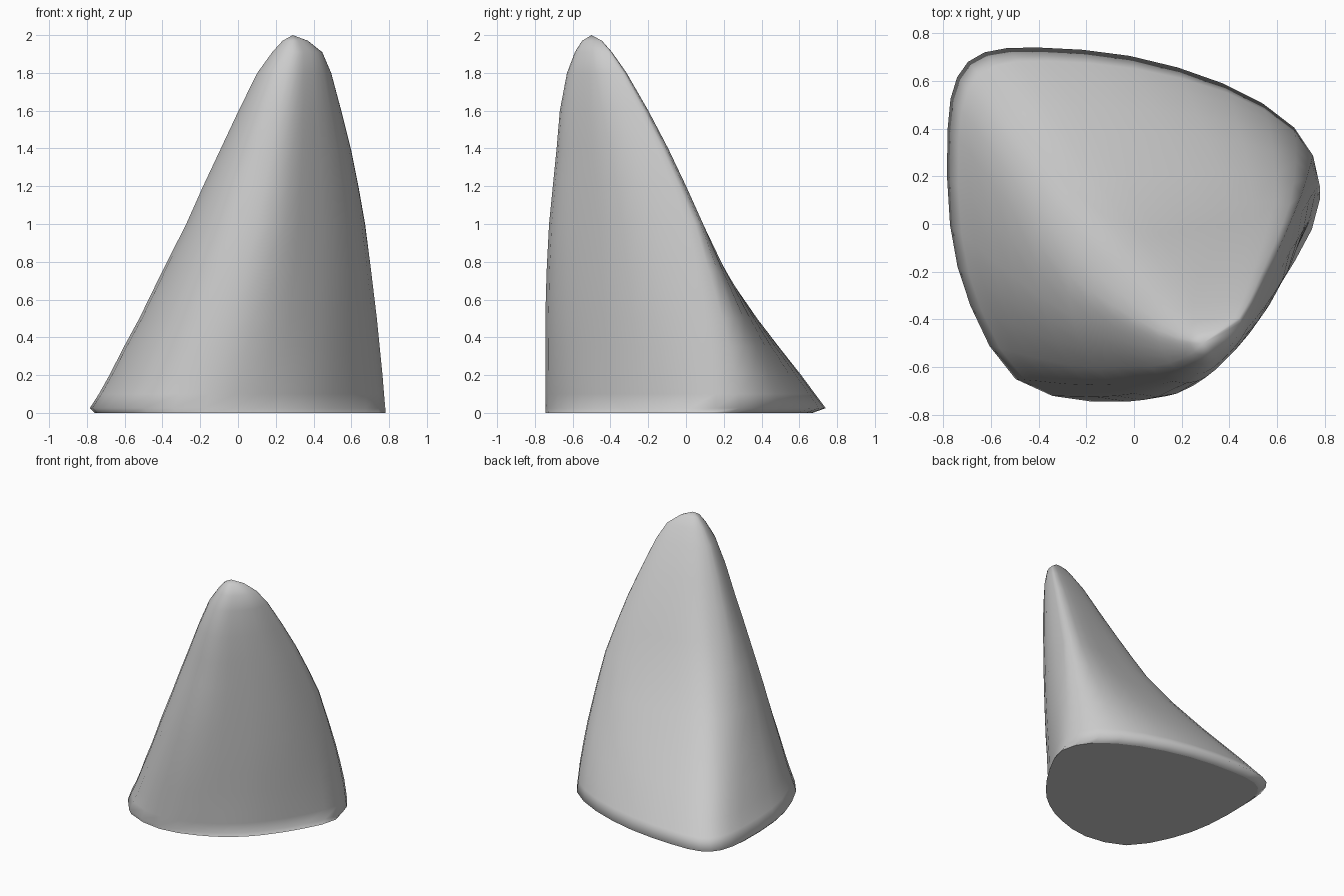
import bpy, bmesh

if "Cube" in bpy.data.objects:
    bpy.data.objects.remove(bpy.data.objects["Cube"])

# Footprint seen from above, and the normalised blade-like section of the upper part
FOOT = [(.78, .15), (.67, .4), (.37, .59), (-.02, .71), (-.4, .745), (-.63, .725),
        (-.745, .62), (-.785, .4), (-.775, 0), (-.69, -.34), (-.5, -.65), (-.18, -.745),
        (.1, -.68), (.32, -.56), (.5, -.385), (.675, -.12)]
UPPER = [(1, .88), (.98, .985), (.82, 1), (.6, .97), (.38, .92), (.22, .85),
         (.1, .75), (.01, .58), (.02, .42), (.075, .25), (.195, .065), (.4, 0),
         (.56, .06), (.7, .205), (.83, .37), (.95, .6)]
# Height at which each corner has fully changed to the upper section
REACH = [1, 1, 1, 1.2, 1.5, 1.7, 1.7, 1.5, 1, .7, .7, .8, 1, 1, 1, 1]

# Section extents by height: z, x min, x max, y min, y max
LEVELS = [(0, -.755, .78, -.745, .67), (.025, -.782, .78, -.745, .74),
          (.1, -.735, .773, -.745, .685), (.2, -.68, .765, -.745, .615),
          (.35, -.605, .75, -.745, .505), (.5, -.525, .735, -.745, .4),
          (.75, -.405, .705, -.738, .235), (1.0, -.28, .67, -.725, .09),
          (1.2, -.19, .635, -.705, 0), (1.4, -.095, .595, -.685, -.095),
          (1.6, 0, .545, -.668, -.2), (1.8, .1, .492, -.63, -.315),
          (1.91, .18, .445, -.588, -.392), (1.97, .235, .37, -.55, -.445)]


def refine(pts):
    """Double the points of a closed loop with smooth midpoints."""
    out = []
    n = len(pts)
    for i in range(n):
        a, b, c, d = (pts[(i + k) % n] for k in (-1, 0, 1, 2))
        out += [b, tuple((9 * (b[k] + c[k]) - a[k] - d[k]) / 16 for k in (0, 1))]
    return out


def ring(bm, z, x0, x1, y0, y1):
    out = []
    sec = []
    for (fx, fy), (ux, uy), r in zip(FOOT, UPPER, REACH):
        t = min(1, z / r)
        if r > 1:
            t = t * t * (3 - 2 * t)
        sec.append(((fx + .785) / 1.565 * (1 - t) + ux * t,
                    (fy + .745) / 1.49 * (1 - t) + uy * t))
    for u, v in refine(sec):
        out.append(bm.verts.new((x0 + u * (x1 - x0), y0 + v * (y1 - y0), z)))
    return out


# Leaning cone body lofted through the sections
bm = bmesh.new()
rings = [ring(bm, *lv) for lv in LEVELS]
n = len(rings[0])
for a, b in zip(rings, rings[1:]):
    for i in range(n):
        j = (i + 1) % n
        bm.faces.new((a[i], a[j], b[j], b[i]))

# Rounded tip
tip = bm.verts.new((.29, -.5, 2))
for i in range(n):
    bm.faces.new((rings[-1][i], rings[-1][(i + 1) % n], tip))
for f in bm.faces:
    f.smooth = True

# Flat underside
bm.faces.new(list(reversed(rings[0])))
bmesh.ops.recalc_face_normals(bm, faces=bm.faces[:])

mesh = bpy.data.meshes.new("leaning_cone")
bm.to_mesh(mesh)
bm.free()
body = bpy.data.objects.new("leaning_cone", mesh)
bpy.context.collection.objects.link(body)
